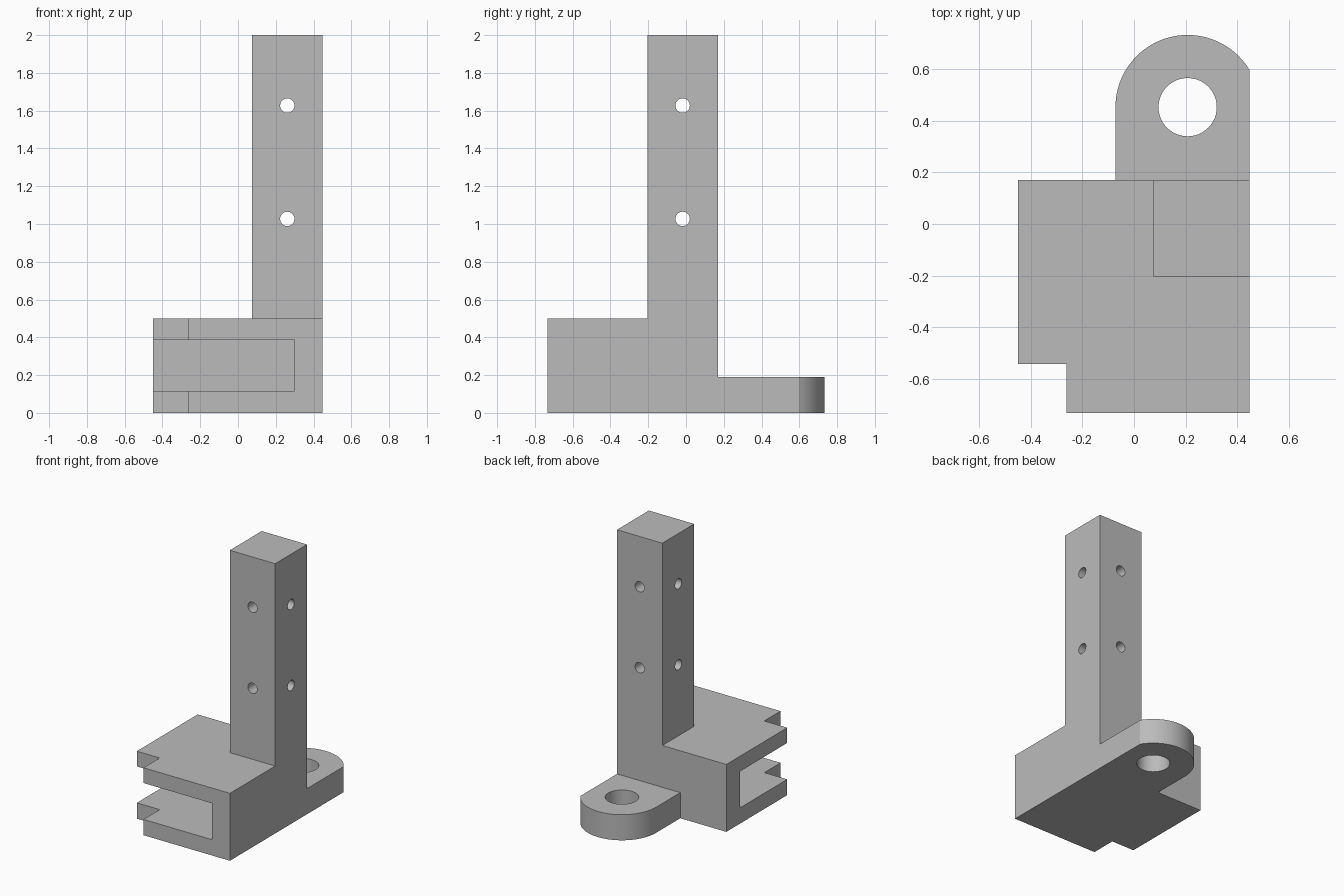
import bpy, bmesh, math
from mathutils import Matrix

cube = bpy.data.objects.get("Cube")
if cube:
    bpy.data.objects.remove(cube, do_unlink=True)

grey = bpy.data.materials.new("plain grey")
grey.use_nodes = True
grey.diffuse_color = (0.5, 0.5, 0.5, 1)
grey.node_tree.nodes["Principled BSDF"].inputs["Base Color"].default_value = (0.5, 0.5, 0.5, 1)


def finish(name, bm):
    bmesh.ops.recalc_face_normals(bm, faces=bm.faces)
    mesh = bpy.data.meshes.new(name)
    bm.to_mesh(mesh)
    bm.free()
    mesh.materials.append(grey)
    obj = bpy.data.objects.new(name, mesh)
    bpy.context.collection.objects.link(obj)
    return obj


def prism(name, outline, z0, z1):
    """Extrude a plan outline from z0 up to z1."""
    bm = bmesh.new()
    face = bm.faces.new([bm.verts.new((x, y, z0)) for x, y in outline])
    top = bmesh.ops.extrude_face_region(bm, geom=[face])["geom"]
    verts = [v for v in top if isinstance(v, bmesh.types.BMVert)]
    bmesh.ops.translate(bm, verts=verts, vec=(0, 0, z1 - z0))
    return finish(name, bm)


def box(name, x0, x1, y0, y1, z0, z1):
    return prism(name, [(x0, y0), (x1, y0), (x1, y1), (x0, y1)], z0, z1)


def rod(name, centre, radius, length, axis="Z"):
    turn = {"X": Matrix.Rotation(math.pi / 2, 4, "Y"),
            "Y": Matrix.Rotation(math.pi / 2, 4, "X"),
            "Z": Matrix.Identity(4)}[axis]
    bm = bmesh.new()
    bmesh.ops.create_cone(bm, cap_ends=True, segments=48, radius1=radius, radius2=radius,
                          depth=length, matrix=Matrix.Translation(centre) @ turn)
    return finish(name, bm)


def combine(target, tool, operation):
    """Apply a boolean and discard the tool."""
    mod = target.modifiers.new(operation.lower(), "BOOLEAN")
    mod.operation, mod.object, mod.solver = operation, tool, "EXACT"
    bpy.context.view_layer.objects.active = target
    bpy.ops.object.modifier_apply(modifier=mod.name)
    bpy.data.objects.remove(tool, do_unlink=True)


LEFT, RIGHT, FRONT, BACK = 0.447, -0.45, -0.733, 0.17

# Base block with a notched front corner
bracket = prism("bracket", [(-0.262, FRONT), (LEFT, FRONT), (LEFT, BACK), (RIGHT, BACK),
                            (RIGHT, -0.543), (-0.262, -0.543)], 0, 0.5)

# Upright square post
combine(bracket, box("post", 0.075, LEFT, -0.203, BACK, 0.45, 2), "UNION")

# Rounded lug at the back, cut flat along the left side
cx, cy, r = 0.208, 0.453, 0.28
end = math.acos((LEFT - cx) / r)
arc = [end + (math.pi - end) * i / 40 for i in range(41)]
outline = [(cx + r * math.cos(a), cy + r * math.sin(a)) for a in arc]
outline += [(cx - r, 0.1), (LEFT, 0.1)]
combine(bracket, prism("lug", outline, 0, 0.19), "UNION")

# Slot open to the front and right
combine(bracket, box("slot", -1, 0.3, -1, 0.01, 0.117, 0.387), "DIFFERENCE")

# Lug hole and crossed post holes
combine(bracket, rod("lug_hole", (cx, cy, 0.1), 0.113, 0.6), "DIFFERENCE")
for z in (1.027, 1.627):
    for axis in "XY":
        combine(bracket, rod("post_hole", (0.261, -0.018, z), 0.038, 0.8, axis), "DIFFERENCE")

bracket.select_set(True)
bpy.context.view_layer.objects.active = bracket
bpy.ops.object.shade_smooth_by_angle(angle=math.radians(30))
